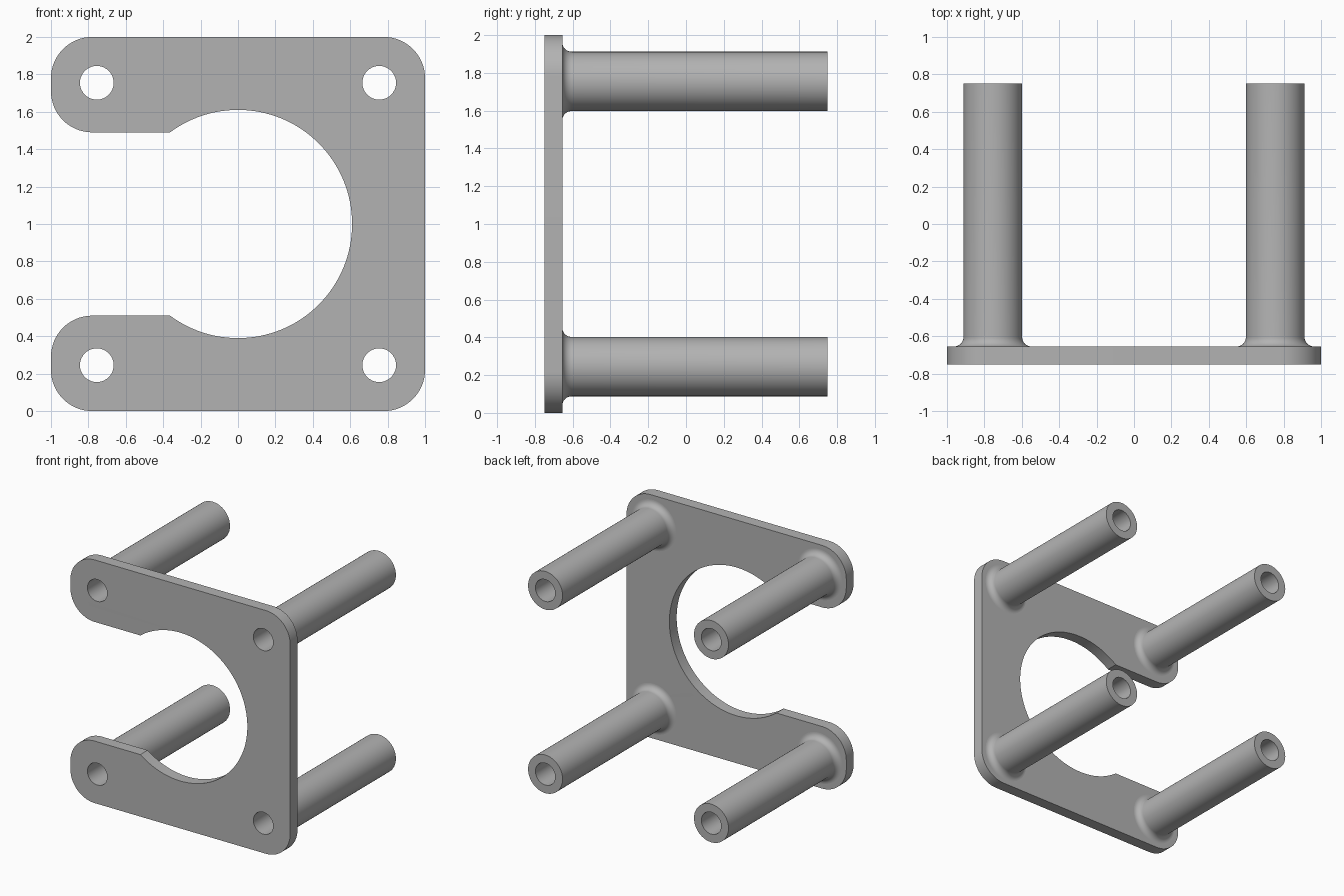
import bpy, bmesh
from math import pi, cos, sin, acos, radians
from mathutils import Matrix, Vector

cube = bpy.data.objects.get("Cube")
if cube:
    bpy.data.objects.remove(cube, do_unlink=True)

FRONT, BACK, TIP = -0.75, -0.655, 0.75   # depths along y
POST = 0.755                             # post offset from the plate centre
BORE, OUTER, FILLET = 0.09, 0.157, 0.05
CORNER, OPENING, SLOT = 0.22, 0.61, 0.49
SEGS = 64

grey = bpy.data.materials.new("grey")
grey.use_nodes = True
colour = (0.45, 0.45, 0.45, 1)
grey.diffuse_color = colour
grey.node_tree.nodes["Principled BSDF"].inputs["Base Color"].default_value = colour


def arc(cx, cz, r, a0, a1, n):
    return [(cx + r * cos(a0 + (a1 - a0) * i / n),
             cz + r * sin(a0 + (a1 - a0) * i / n)) for i in range(n + 1)]


def finish(bm, name):
    bmesh.ops.remove_doubles(bm, verts=bm.verts, dist=0.0001)
    bmesh.ops.recalc_face_normals(bm, faces=bm.faces)
    mesh = bpy.data.meshes.new(name)
    bm.to_mesh(mesh)
    bm.free()
    mesh.materials.append(grey)
    obj = bpy.data.objects.new(name, mesh)
    bpy.context.collection.objects.link(obj)
    bpy.ops.object.select_all(action='DESELECT')
    obj.select_set(True)
    bpy.context.view_layer.objects.active = obj
    bpy.ops.object.shade_smooth_by_angle(angle=radians(30))
    return obj


# Plate outline: upper half, mirrored for the lower half
c = 1 - CORNER
mouth = pi - acos((OPENING ** 2 - SLOT ** 2) ** 0.5 / OPENING)
half = arc(0, 0, OPENING, 0, mouth, 48)
half += arc(-c, SLOT + CORNER, CORNER, -pi / 2, -pi, 16)
half += arc(-c, c, CORNER, pi, pi / 2, 16)
half += arc(c, c, CORNER, pi / 2, 0, 16)
outline = half + [(x, -z) for x, z in reversed(half[1:])]

# Filled curve with bolt holes, extruded to the plate thickness
curve = bpy.data.curves.new("plate_outline", 'CURVE')
curve.dimensions = '2D'
curve.fill_mode = 'BOTH'
curve.extrude = (BACK - FRONT) / 2
holes = [arc(x, z, BORE, 0, 2 * pi, SEGS)[:-1] for x in (-POST, POST) for z in (-POST, POST)]
for loop in [outline] + holes:
    spline = curve.splines.new('POLY')
    spline.points.add(len(loop) - 1)
    for point, (x, z) in zip(spline.points, loop):
        point.co = (x, z, 0, 1)
    spline.use_cyclic_u = True
helper = bpy.data.objects.new("plate_outline", curve)
bpy.context.collection.objects.link(helper)
filled = helper.evaluated_get(bpy.context.evaluated_depsgraph_get()).to_mesh()
bm = bmesh.new()
bm.from_mesh(filled)
bpy.data.objects.remove(helper, do_unlink=True)
bm.transform(Matrix.Translation((0, (FRONT + BACK) / 2, 1)) @ Matrix.Rotation(pi / 2, 4, 'X'))
finish(bm, "plate")

# Hollow posts with a filleted foot, spun from one profile
profile = arc(OUTER + FILLET, BACK + FILLET, FILLET, -pi / 2, -pi, 10)
profile += [(OUTER, TIP), (BORE, TIP), (BORE, BACK)]
for side, x in (("right", -POST), ("left", POST)):
    for level, z in (("lower", 1 - POST), ("upper", 1 + POST)):
        bm = bmesh.new()
        verts = [bm.verts.new((x + r, y, z)) for r, y in profile]
        edges = [bm.edges.new(pair) for pair in zip(verts, verts[1:])]
        bmesh.ops.spin(bm, geom=verts + edges, cent=(x, 0, z), axis=(0, 1, 0),
                       angle=2 * pi, steps=SEGS, use_merge=True)
        finish(bm, f"{level}_{side}_post")
